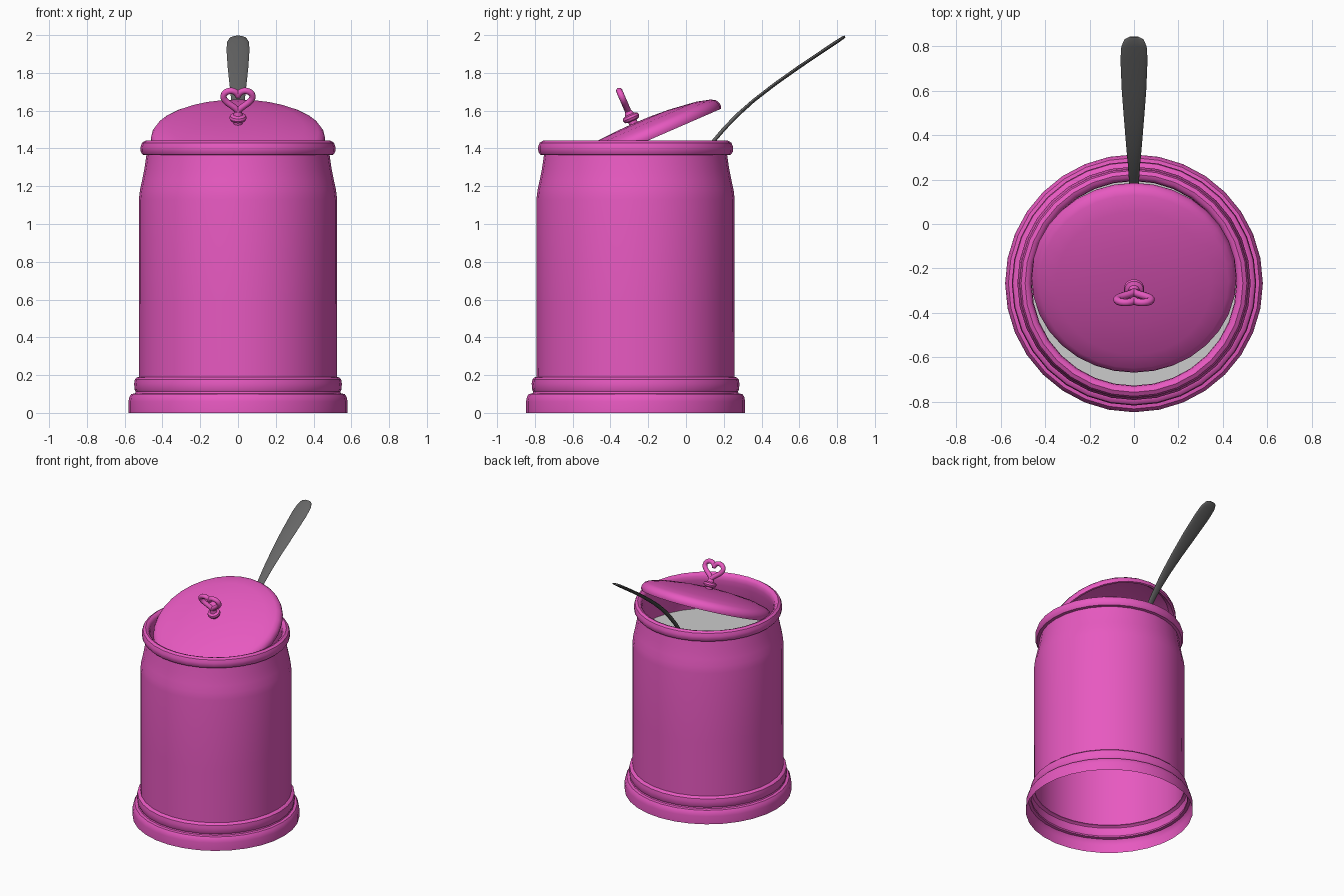
import bpy, bmesh
from math import sin, cos, pi, radians
from mathutils import Vector

if "Cube" in bpy.data.objects:
    bpy.data.objects.remove(bpy.data.objects["Cube"])

JAR_Y = -0.267
LID_POS, LID_TILT = (0, -0.233, 1.428), radians(23.5)


def material(name, rgb):
    m = bpy.data.materials.new(name)
    m.diffuse_color = (*rgb, 1)
    m.use_nodes = True
    m.node_tree.nodes["Principled BSDF"].inputs["Base Color"].default_value = m.diffuse_color
    return m


PINK = material("pink_glaze", (0.8, 0.1, 0.53))
STEEL = material("dark_steel", (0.13, 0.13, 0.13))


def finish(obj, mat=None, loc=(0, 0, 0), tilt=0, angle=35):
    obj.location = loc
    obj.rotation_euler = (tilt, 0, 0)
    if mat:
        obj.data.materials.append(mat)
    bpy.ops.object.select_all(action='DESELECT')
    obj.select_set(True)
    bpy.context.view_layer.objects.active = obj
    bpy.ops.object.shade_smooth_by_angle(angle=radians(angle))
    return obj


def loft(name, rings, cap=False):
    """Bridge a list of closed point rings into one mesh."""
    bm = bmesh.new()
    vr = [[bm.verts.new(p) for p in ring] for ring in rings]
    n = len(vr[0])
    for a, b in zip(vr, vr[1:]):
        for i in range(n):
            j = (i + 1) % n
            bm.faces.new((a[i], a[j], b[j], b[i]))
    if cap:
        bm.faces.new(vr[0][::-1])
        bm.faces.new(vr[-1])
    bmesh.ops.remove_doubles(bm, verts=bm.verts, dist=1e-5)
    me = bpy.data.meshes.new(name)
    bm.to_mesh(me)
    bm.free()
    obj = bpy.data.objects.new(name, me)
    bpy.context.collection.objects.link(obj)
    return obj


def lathe(name, profile, seg=32):
    """Revolve (radius, height) points about z."""
    return loft(name, [[(r * cos(2 * pi * i / seg), r * sin(2 * pi * i / seg), z)
                        for i in range(seg)] for r, z in profile])


# Jar: stepped open foot, straight wall, shoulder, rolled rim and inner lip
jar = lathe("jar_body", [
    (0.58, 0), (0.58, 0.06), (0.575, 0.085), (0.565, 0.1), (0.545, 0.103),
    (0.542, 0.112), (0.548, 0.125), (0.55, 0.155), (0.546, 0.178), (0.535, 0.188),
    (0.524, 0.19), (0.525, 0.6), (0.525, 1.13), (0.519, 1.18), (0.508, 1.23),
    (0.496, 1.29), (0.485, 1.364),
    (0.505, 1.367), (0.515, 1.383), (0.516, 1.408), (0.508, 1.43), (0.49, 1.441),
    (0.475, 1.436), (0.463, 1.42), (0.46, 1.39), (0.465, 1.35),
    (0.48, 1.27), (0.50, 1.2), (0.51, 1.14)])
finish(jar, PINK, (0, JAR_Y, 0))

# Contents: flat surface inside the jar
contents = lathe("sugar_surface", [(0.508, 1.15), (0, 1.15)])
finish(contents, None, (0, JAR_Y, 0))

# Lid: thin shallow dome resting tilted in the mouth
lid = lathe("lid", [
    (0, 0.095), (0.2, 0.088), (0.35, 0.068), (0.42, 0.04), (0.443, 0),
    (0.456, 0), (0.462, 0.015), (0.46, 0.035), (0.448, 0.054), (0.425, 0.067),
    (0.35, 0.087), (0.2, 0.106), (0.1, 0.112), (0, 0.114)])
finish(lid, PINK, LID_POS, LID_TILT)

# Knob: small foot carrying the heart handle
knob = lathe("lid_knob", [
    (0.024, 0.105), (0.024, 0.127), (0.04, 0.132), (0.046, 0.145), (0.042, 0.158),
    (0.025, 0.165), (0.018, 0.185), (0, 0.19)][::1], 20)
finish(knob, PINK, LID_POS, LID_TILT)

# Heart handle: round tube along a heart curve
cu = bpy.data.curves.new("heart_handle", 'CURVE')
cu.dimensions = '3D'
cu.bevel_depth = 0.017
cu.bevel_resolution = 3
N = 48
sp = cu.splines.new('POLY')
sp.points.add(N - 1)
sp.use_cyclic_u = True
for i, p in enumerate(sp.points):
    t = 2 * pi * (i + 0.5) / N
    hx = 0.0048 * 16 * sin(t) ** 3
    hz = 0.0042 * (13 * cos(t) - 5 * cos(2 * t) - 2 * cos(3 * t) - cos(4 * t))
    p.co = (hx, 0, 0.252 + hz, 1)
heart = bpy.data.objects.new("heart_handle", cu)
bpy.context.collection.objects.link(heart)
bpy.ops.object.select_all(action='DESELECT')
heart.select_set(True)
bpy.context.view_layer.objects.active = heart
bpy.ops.object.convert(target='MESH')
finish(bpy.context.view_layer.objects.active, PINK, LID_POS, LID_TILT, 60)

# Spoon: flattened sections along a bent path (y, z, half width, half thickness, cup)
path = [
    (0.842, 1.993, 0.022, 0.005, 0), (0.832, 1.987, 0.042, 0.008, 0),
    (0.80, 1.966, 0.057, 0.009, 0), (0.74, 1.926, 0.061, 0.009, 0),
    (0.60, 1.832, 0.055, 0.009, 0), (0.47, 1.74, 0.045, 0.009, 0),
    (0.36, 1.655, 0.036, 0.009, 0), (0.27, 1.575, 0.028, 0.01, 0),
    (0.20, 1.502, 0.023, 0.01, 0), (0.13, 1.42, 0.02, 0.01, 0),
    (0.06, 1.32, 0.02, 0.01, 0), (0.0, 1.21, 0.022, 0.01, 0),
    (-0.03, 1.14, 0.05, 0.008, 0.015), (-0.06, 1.06, 0.095, 0.006, 0.045),
    (-0.09, 0.97, 0.11, 0.006, 0.055), (-0.12, 0.88, 0.09, 0.006, 0.04),
    (-0.14, 0.81, 0.03, 0.004, 0.008)]
rings = []
for i, (y, z, w, t, cup) in enumerate(path):
    a, b = path[max(i - 1, 0)], path[min(i + 1, len(path) - 1)]
    d = Vector((0, b[0] - a[0], b[1] - a[1])).normalized()
    nrm = Vector((0, d.z, -d.y))
    ring = []
    for k in range(16):
        c, s = cos(2 * pi * k / 16), sin(2 * pi * k / 16)
        ring.append(Vector((w * c, y, z)) + nrm * (t * s - cup * (1 - c * c)))
    rings.append(ring)
spoon = loft("spoon", rings, cap=True)
finish(spoon, STEEL, angle=60)

# Consistent outward normals on the closed parts
for o in (lid, spoon, jar, knob):
    bm = bmesh.new()
    bm.from_mesh(o.data)
    bmesh.ops.recalc_face_normals(bm, faces=bm.faces)
    bm.to_mesh(o.data)
    bm.free()
